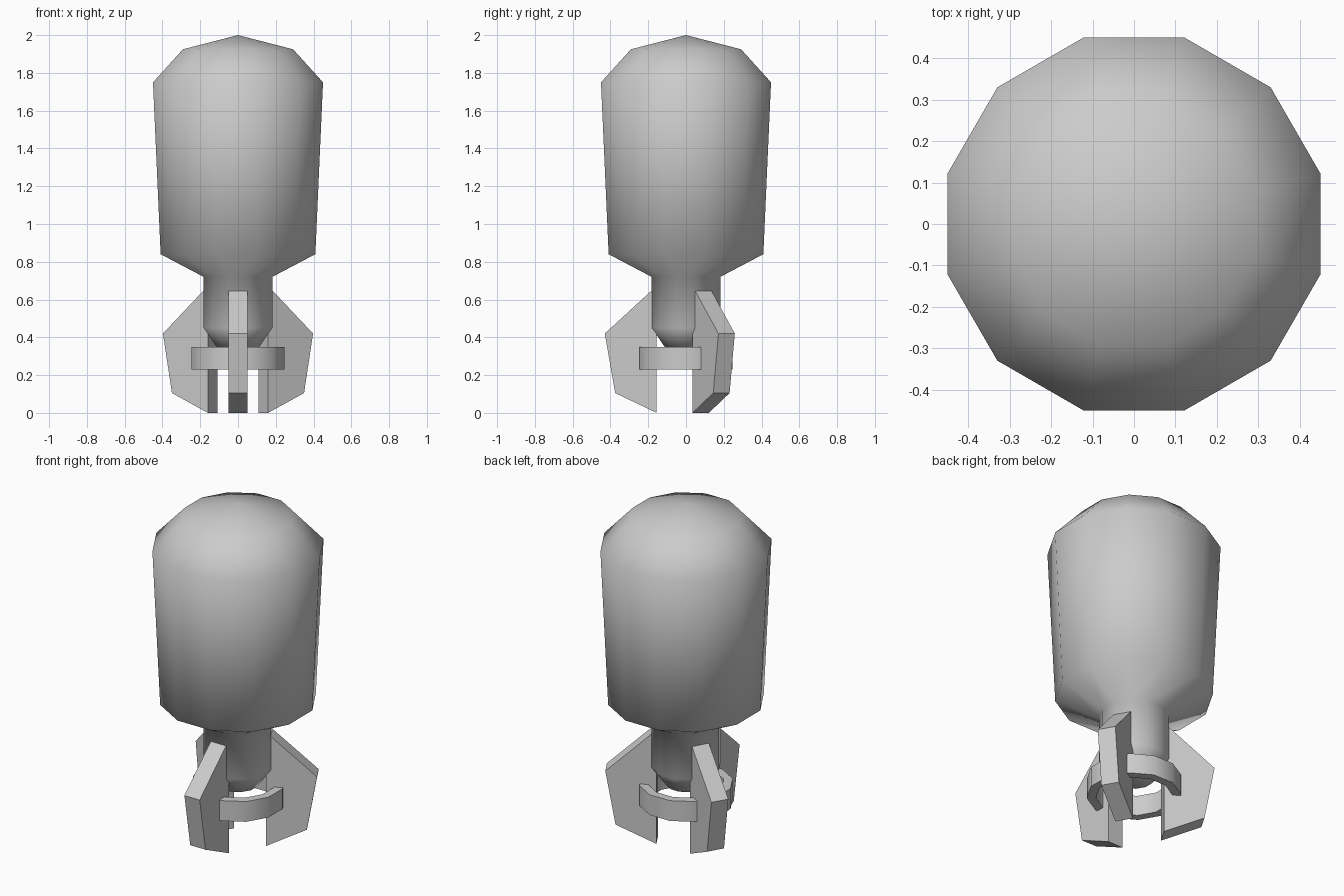
import bpy, bmesh, math

if "Cube" in bpy.data.objects:
    bpy.data.objects.remove(bpy.data.objects["Cube"])

SIDES = 12


def make_object(name, bm, smooth=180):
    bmesh.ops.recalc_face_normals(bm, faces=bm.faces)
    mesh = bpy.data.meshes.new(name)
    bm.to_mesh(mesh)
    bm.free()
    ob = bpy.data.objects.new(name, mesh)
    bpy.context.collection.objects.link(ob)
    bpy.ops.object.select_all(action='DESELECT')
    ob.select_set(True)
    bpy.context.view_layer.objects.active = ob
    bpy.ops.object.shade_smooth_by_angle(angle=math.radians(smooth))
    return ob


def lathe(name, profile, smooth, closed=False):
    """Spin (radius, z) points into a twelve-sided solid."""
    bm = bmesh.new()
    rings = []
    for r, z in profile:
        if r == 0:
            rings.append([bm.verts.new((0, 0, z))] * SIDES)
            continue
        angles = [math.radians(15 + 360 * i / SIDES) for i in range(SIDES)]
        rings.append([bm.verts.new((r * math.cos(a), r * math.sin(a), z)) for a in angles])
    pairs = list(zip(rings, rings[1:]))
    if closed:
        pairs.append((rings[-1], rings[0]))
    for low, high in pairs:
        for i in range(SIDES):
            j = (i + 1) % SIDES
            corners = dict.fromkeys((low[i], low[j], high[j], high[i]))
            bm.faces.new(list(corners))
    return make_object(name, bm, smooth)


def fin(name, azimuth, half=0.05):
    """Extrude the fin outline and turn it around the axis."""
    outline = [(0.155, 0), (0.375, 0.105), (0.43, 0.42), (0.185, 0.645), (0.155, 0.65)]
    bm = bmesh.new()
    face = bm.faces.new([bm.verts.new((r, -half, z)) for r, z in outline])
    new = bmesh.ops.extrude_face_region(bm, geom=[face])['geom']
    bmesh.ops.translate(bm, vec=(0, 2 * half, 0),
                        verts=[v for v in new if isinstance(v, bmesh.types.BMVert)])
    ob = make_object(name, bm, 20)
    ob.rotation_euler.z = math.radians(azimuth)


# Domed shell with its tapered shoulder, neck and closed tail end
lathe("shell_body", [(0, 0.34), (0.11, 0.34), (0.188, 0.45), (0.188, 0.72), (0.424, 0.84),
                     (0.466, 1.75), (0.302, 1.925), (0, 2.0)], 65)

# Ring tying the fins together
lathe("tail_ring", [(0.205, 0.23), (0.254, 0.23), (0.254, 0.35), (0.205, 0.35)], 35, closed=True)

# Three tail fins
for label, azimuth in (("front", -90), ("right", 30), ("left", 150)):
    fin(label + "_fin", azimuth)
